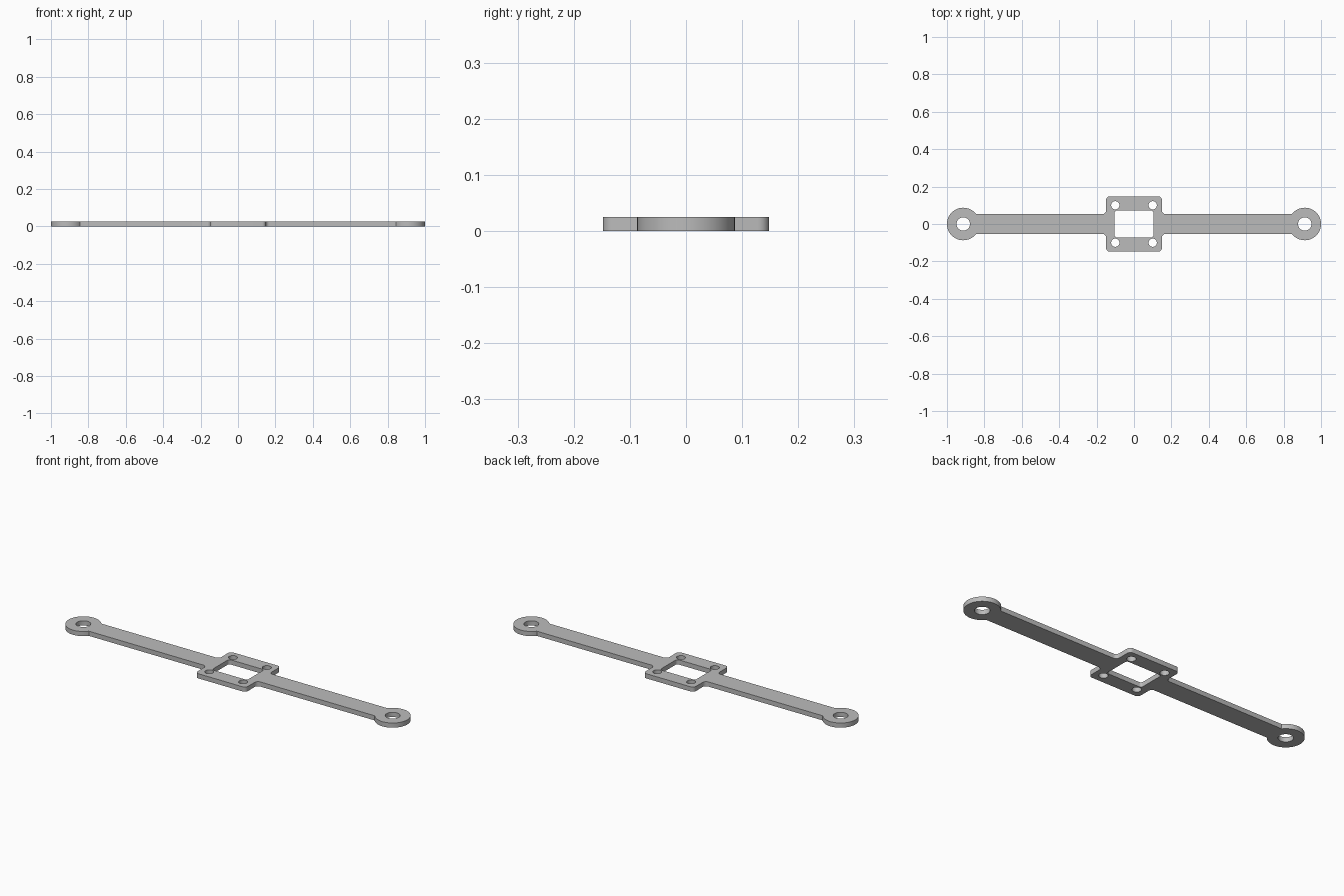
import bpy, bmesh
from math import sin, cos, pi, acos, asin

cube = bpy.data.objects.get("Cube")
if cube:
    bpy.data.objects.remove(cube, do_unlink=True)

THICK = 0.025
RING_X, RING_R, RING_HOLE = 0.913, 0.087, 0.036
ARM = 0.053                    # half width of the arm
PLATE_X, PLATE_Y, ROUND = 0.149, 0.148, 0.02
WIN_X, WIN_Y, WIN_ROUND = 0.104, 0.072, 0.013
SCREW, SCREW_R = 0.1, 0.022


def arc(cx, cy, r, a0, a1, n):
    return [(cx + r * cos(a0 + (a1 - a0) * i / n),
             cy + r * sin(a0 + (a1 - a0) * i / n)) for i in range(n + 1)]


def circle(cx, cy, r, n=32):
    return arc(cx, cy, r, 0, 2 * pi, n)[:-1]


def mirror_quarter(q):
    """Close a +x +y quarter outline over both axes, skipping points on y = 0."""
    half = q + [(-x, y) for x, y in reversed(q)]
    return half + [(x, -y) for x, y in reversed(half) if y > 1e-6]


# Outer outline: ring end, arm, inner fillet, plate corner
outer = mirror_quarter(
    arc(RING_X, 0, RING_R, 0, pi - asin(ARM / RING_R), 24)
    + arc(PLATE_X + ROUND, ARM + ROUND, ROUND, 1.5 * pi, pi, 6)
    + arc(PLATE_X - ROUND, PLATE_Y - ROUND, ROUND, 0, pi / 2, 6))

# Openings: window, end holes, four screw holes
window = mirror_quarter(
    arc(WIN_X - WIN_ROUND, WIN_Y - WIN_ROUND, WIN_ROUND, 0, pi / 2, 5))
loops = [outer, window]
loops += [circle(s * RING_X, 0, RING_HOLE) for s in (-1, 1)]
loops += [circle(sx * SCREW, sy * SCREW, SCREW_R)
          for sx in (-1, 1) for sy in (-1, 1)]

# Filled flat curve extruded to the plate thickness
curve = bpy.data.curves.new("bracket_profile", "CURVE")
curve.dimensions = "2D"
curve.fill_mode = "BOTH"
curve.extrude = THICK / 2
for loop in loops:
    spline = curve.splines.new("POLY")
    spline.points.add(len(loop) - 1)
    for p, (x, y) in zip(spline.points, loop):
        p.co = (x, y, 0, 1)
    spline.use_cyclic_u = True

bracket = bpy.data.objects.new("mounting_bracket", curve)
bpy.context.collection.objects.link(bracket)
bpy.ops.object.select_all(action="DESELECT")
bracket.select_set(True)
bpy.context.view_layer.objects.active = bracket
bpy.ops.object.convert(target="MESH")
bracket = bpy.context.object
bracket.name = "mounting_bracket"

# Weld the walls to the faces and stand the part on the ground
bm = bmesh.new()
bm.from_mesh(bracket.data)
bmesh.ops.remove_doubles(bm, verts=bm.verts, dist=1e-5)
bmesh.ops.translate(bm, verts=bm.verts, vec=(0, 0, THICK / 2))
bmesh.ops.recalc_face_normals(bm, faces=bm.faces)
bm.to_mesh(bracket.data)
bm.free()
bpy.ops.object.shade_smooth_by_angle(angle=pi / 6)

# Plain grey material
grey = bpy.data.materials.new("light_grey")
grey.use_nodes = True
colour = (0.5, 0.5, 0.5, 1)
grey.diffuse_color = colour
grey.node_tree.nodes["Principled BSDF"].inputs["Base Color"].default_value = colour
bracket.data.materials.clear()
bracket.data.materials.append(grey)
